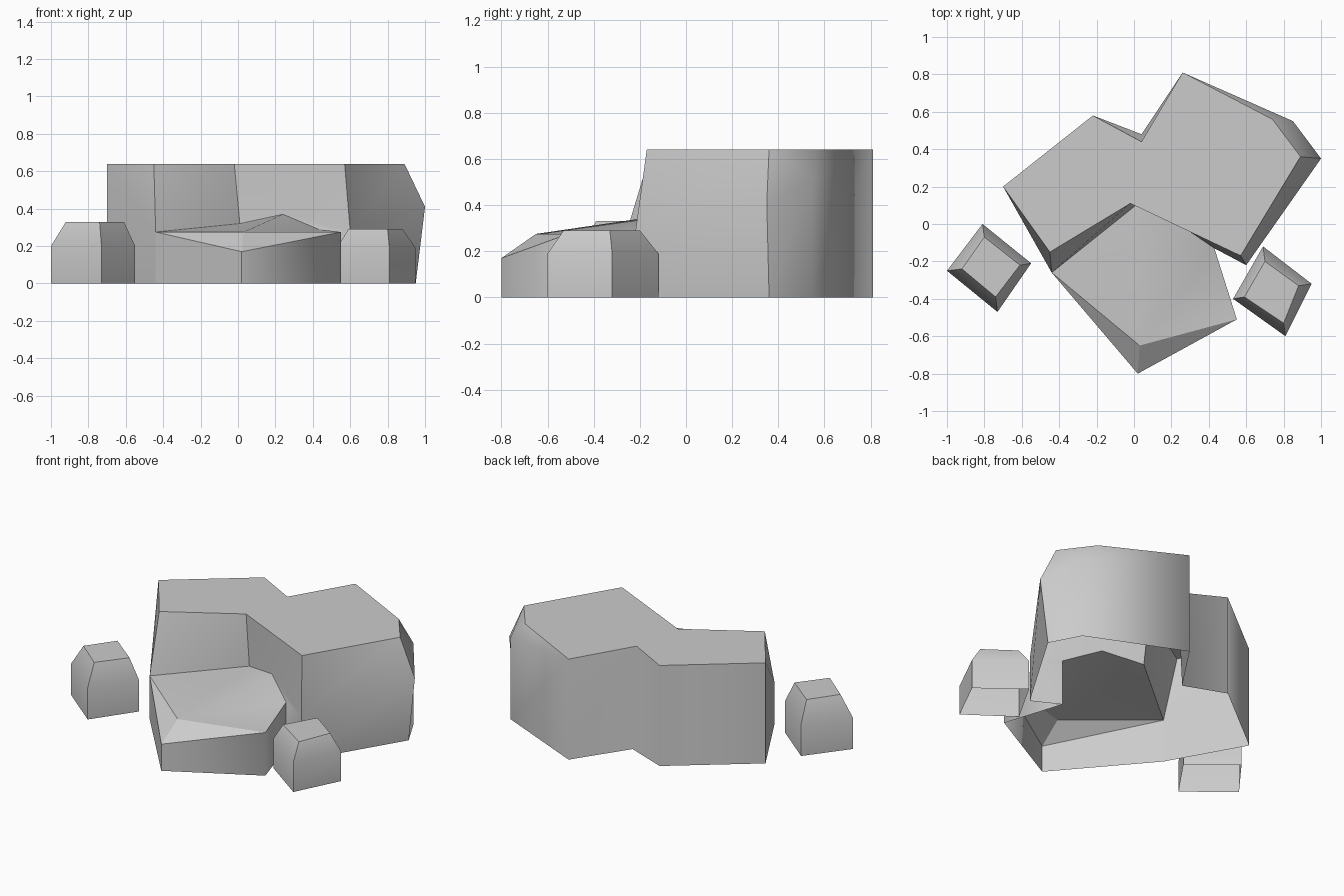
import bpy, bmesh, math

cube = bpy.data.objects.get("Cube")
if cube:
    bpy.data.objects.remove(cube, do_unlink=True)

stone = bpy.data.materials.new("stone_grey")
stone.use_nodes = True
GREY = (0.6, 0.6, 0.6, 1)
stone.diffuse_color = GREY
stone.node_tree.nodes["Principled BSDF"].inputs["Base Color"].default_value = GREY

CROWN = 0.64   # flat summit height
LEDGE = 0.275  # edge height of the low boulder

# Upper corners shared by the two joined boulders
points = {
    "left": (-0.7, 0.2, CROWN),
    "waist": (-0.44, -0.26, LEDGE),
    "nose": (0.02, -0.8, 0.17),
    "cheek": (0.55, -0.51, LEDGE),
    "notch": (0.43, -0.13, 0.29),
    "toe": (0.6, -0.22, 0.28),
    "elbow": (1, 0.35, 0.41),
    "shoulder": (0.85, 0.55, 0.52),
    "peak": (0.26, 0.81, CROWN),
    "dip": (0.04, 0.44, CROWN),
    "hump": (-0.22, 0.58, CROWN),
    "crown_left": (-0.45, -0.15, CROWN),
    "crown_middle": (-0.02, 0.11, CROWN),
    "crown_right": (0.57, -0.17, CROWN),
    "crown_elbow": (0.89, 0.36, CROWN),
    "crown_shoulder": (0.74, 0.56, CROWN),
    "ridge": (0.03, -0.65, LEDGE),
    "seam": (0.01, 0.1, 0.32),
    "apex": (0.24, 0, 0.37),
}
# Ground corners lie below the upper ones, apart from two leaning walls
for key in list(points):
    x, y, z = points[key]
    points["base_" + key] = (x, y, 0)
points["base_elbow"] = (0.95, 0.36, 0)
points["base_dip"] = (0.04, 0.48, 0)


def walls(path):
    names = path.split()
    return [f"base_{a} base_{b} {b} {a}" for a, b in zip(names, names[1:])]


def worn_corner(edge):
    """Upright corners that are shaded round."""
    a, b = edge.verts
    upright = (a.co - b.co).xy.length < 0.1 and abs(a.co.z - b.co.z) > 0.2
    return upright and (a.co.y > 0.4 or (a.co.x > 0.5 and a.co.y < -0.4))


def build(name, coords, faces, rounded=False):
    bm = bmesh.new()
    verts = {}
    for face in faces:
        for key in face:
            if key not in verts:
                verts[key] = bm.verts.new(coords[key])
        bm.faces.new([verts[key] for key in face]).smooth = True
    bm.normal_update()
    for edge in bm.edges:
        gentle = edge.calc_face_angle(math.pi) < math.radians(30)
        edge.smooth = gentle or (rounded and worn_corner(edge))
    mesh = bpy.data.meshes.new(name)
    bm.to_mesh(mesh)
    bm.free()
    mesh.materials.append(stone)
    obj = bpy.data.objects.new(name, mesh)
    bpy.context.collection.objects.link(obj)


# Tall boulder: walls, flat summit and sloped facets, open underneath
tall = walls("notch toe elbow shoulder peak dip hump left waist") + [
    "crown_left crown_middle crown_right crown_elbow crown_shoulder peak dip hump left",
    "left waist crown_left",
    "waist crown_middle crown_left",
    "waist seam crown_middle",
    "seam apex crown_middle",
    "apex crown_right crown_middle",
    "apex toe crown_right",
    "apex notch toe",
    "toe crown_elbow crown_right",
    "toe elbow crown_elbow",
    "elbow shoulder crown_elbow",
    "shoulder crown_shoulder crown_elbow",
    "shoulder peak crown_shoulder",
]
build("tall_boulder", points, [f.split() for f in tall], rounded=True)

# Low boulder in front, joined to the tall one along the seam
low = walls("waist nose cheek notch") + [
    "waist nose ridge",
    "nose cheek ridge",
    "ridge cheek notch",
    "ridge notch apex",
    "ridge apex seam",
    "ridge seam waist",
]
build("low_boulder", points, [f.split() for f in low], rounded=True)


# Small stones: upright sides, chamfered shoulder, flat top
def small_stone(name, outer, inner, shoulder, top):
    coords = {}
    for level, (ring, z) in enumerate(((outer, 0), (outer, shoulder), (inner, top))):
        for i, (x, y) in enumerate(ring):
            coords[level, i] = (x, y, z)
    n = len(outer)
    faces = [[(k, i), (k, (i + 1) % n), (k + 1, (i + 1) % n), (k + 1, i)]
             for k in range(2) for i in range(n)]
    faces.append([(2, i) for i in range(n)])
    build(name, coords, faces)


small_stone("small_stone_right",
            [(-1, -0.25), (-0.73, -0.47), (-0.55, -0.21), (-0.81, 0)],
            [(-0.92, -0.24), (-0.74, -0.39), (-0.61, -0.22), (-0.8, -0.07)],
            0.2, 0.33)
small_stone("small_stone_left",
            [(0.53, -0.4), (0.81, -0.6), (0.95, -0.32), (0.69, -0.12)],
            [(0.59, -0.39), (0.8, -0.53), (0.88, -0.33), (0.7, -0.2)],
            0.19, 0.29)
